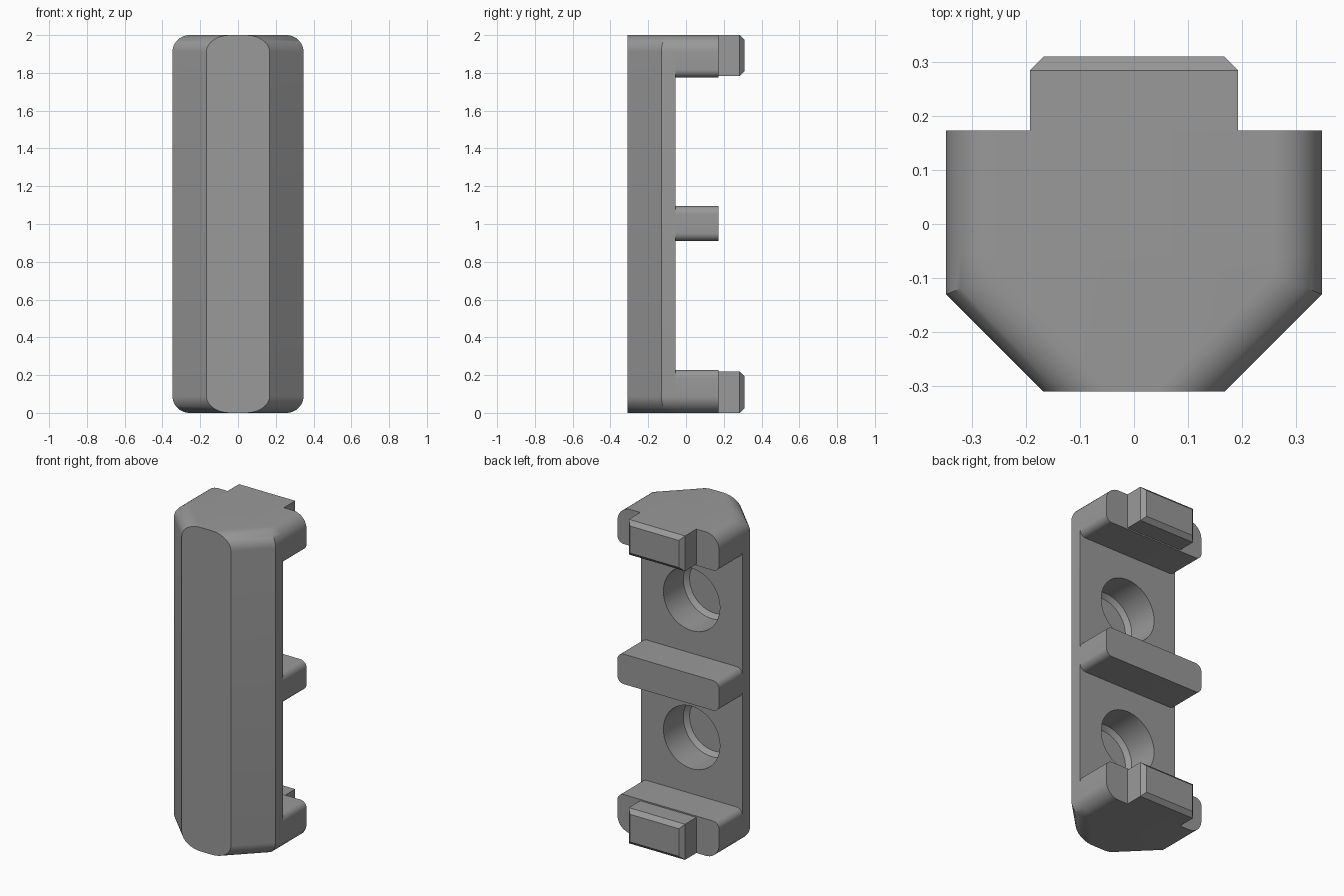
import bpy, bmesh, math

if "Cube" in bpy.data.objects:
    bpy.data.objects.remove(bpy.data.objects["Cube"])

grey = bpy.data.materials.new("mid grey")
grey.diffuse_color = (0.32, 0.32, 0.32, 1)
grey.use_nodes = True
grey.node_tree.nodes["Principled BSDF"].inputs["Base Color"].default_value = grey.diffuse_color

W, H = 0.347, 2.0                 # half width, height
FRONT, STEP, BACK = -0.309, -0.055, 0.173
R, r = 0.09, 0.042                # large and small corner radii


def loft(name, rings):
    """Closed solid skinned through rings that share one point count."""
    bm = bmesh.new()
    loops = [[bm.verts.new(p) for p in ring] for ring in rings]
    for a, b in zip(loops, loops[1:]):
        for i in range(len(a)):
            j = (i + 1) % len(a)
            bm.faces.new((a[i], a[j], b[j], b[i]))
    bm.faces.new(loops[0])
    bm.faces.new(loops[-1])
    bmesh.ops.recalc_face_normals(bm, faces=bm.faces)
    me = bpy.data.meshes.new(name)
    bm.to_mesh(me)
    bm.free()
    ob = bpy.data.objects.new(name, me)
    bpy.context.collection.objects.link(ob)
    me.materials.append(grey)
    return ob


def smooth(ob):
    bpy.ops.object.select_all(action='DESELECT')
    ob.select_set(True)
    bpy.context.view_layer.objects.active = ob
    bpy.ops.object.shade_smooth_by_angle(angle=math.radians(30))


def section(z, d):
    """Chamfered plan of the shell, sides and chamfers drawn in by d."""
    half = [(W - d, STEP), (W - d, -0.13 + d * (math.sqrt(2) - 1)),
            (0.168 - d * math.sqrt(2), FRONT)]
    return [(x, y, z) for x, y in half] + [(-x, y, z) for x, y in reversed(half)]


def rounded(y, z0, z1, r_low, r_high, n=10):
    """Rounded rectangle across the full width."""
    pts = []
    for sx, sz, rad, start in ((1, 1, r_high, 0), (-1, 1, r_high, 90),
                               (-1, -1, r_low, 180), (1, -1, r_low, 270)):
        cx = sx * (W - rad)
        cz = z1 - rad if sz > 0 else z0 + rad
        for i in range(n + 1):
            a = math.radians(start + 90 * i / n)
            pts.append((cx + rad * math.cos(a), y, cz + rad * math.sin(a)))
    return pts


def circle(y, rad, z, n=48):
    return [(rad * math.cos(2 * math.pi * i / n), y,
             z + rad * math.sin(2 * math.pi * i / n)) for i in range(n)]


def rect(y, w, z0, z1):
    return [(-w, y, z0), (w, y, z0), (w, y, z1), (-w, y, z1)]


# Front shell with filleted ends
fillet = []
for i in range(11):
    a = math.radians(9 * i)
    fillet.append((R * (1 - math.sin(a)), R * (1 - math.cos(a))))
low = [section(h, d) for h, d in reversed(fillet)]
low.sort(key=lambda ring: ring[0][2])
high = [[(x, y, H - z) for x, y, z in ring] for ring in reversed(low)]
shell = loft("front_shell", low + high)

# Blind round sockets with a chamfered floor
for z in (0.575, 1.427):
    cutter = loft("socket_cutter", [circle(STEP + 0.05, 0.193, z), circle(-0.25, 0.193, z),
                                    circle(-0.275, 0.168, z)])
    cutter.hide_render = True
    mod = shell.modifiers.new("socket", 'BOOLEAN')
    mod.operation, mod.solver, mod.object = 'DIFFERENCE', 'EXACT', cutter
    bpy.context.view_layer.objects.active = shell
    bpy.ops.object.modifier_apply(modifier=mod.name)
    bpy.data.objects.remove(cutter)
smooth(shell)

# End feet and middle rib
for name, z0, z1, rl, rh in (("bottom_foot", 0, 0.228, R, r),
                             ("middle_rib", 0.91, 1.095, r, r),
                             ("top_foot", 1.775, H, r, R)):
    smooth(loft(name, [rounded(STEP, z0, z1, rl, rh), rounded(BACK, z0, z1, rl, rh)]))

# Chamfered locating tabs
c = 0.025
for name, z0, z1 in (("bottom_tab", 0, 0.22), ("top_tab", 1.783, H)):
    loft(name, [rect(BACK, 0.192, z0, z1), rect(0.309 - c, 0.192, z0, z1),
                rect(0.309, 0.192 - c, z0 + c, z1 - c)])
